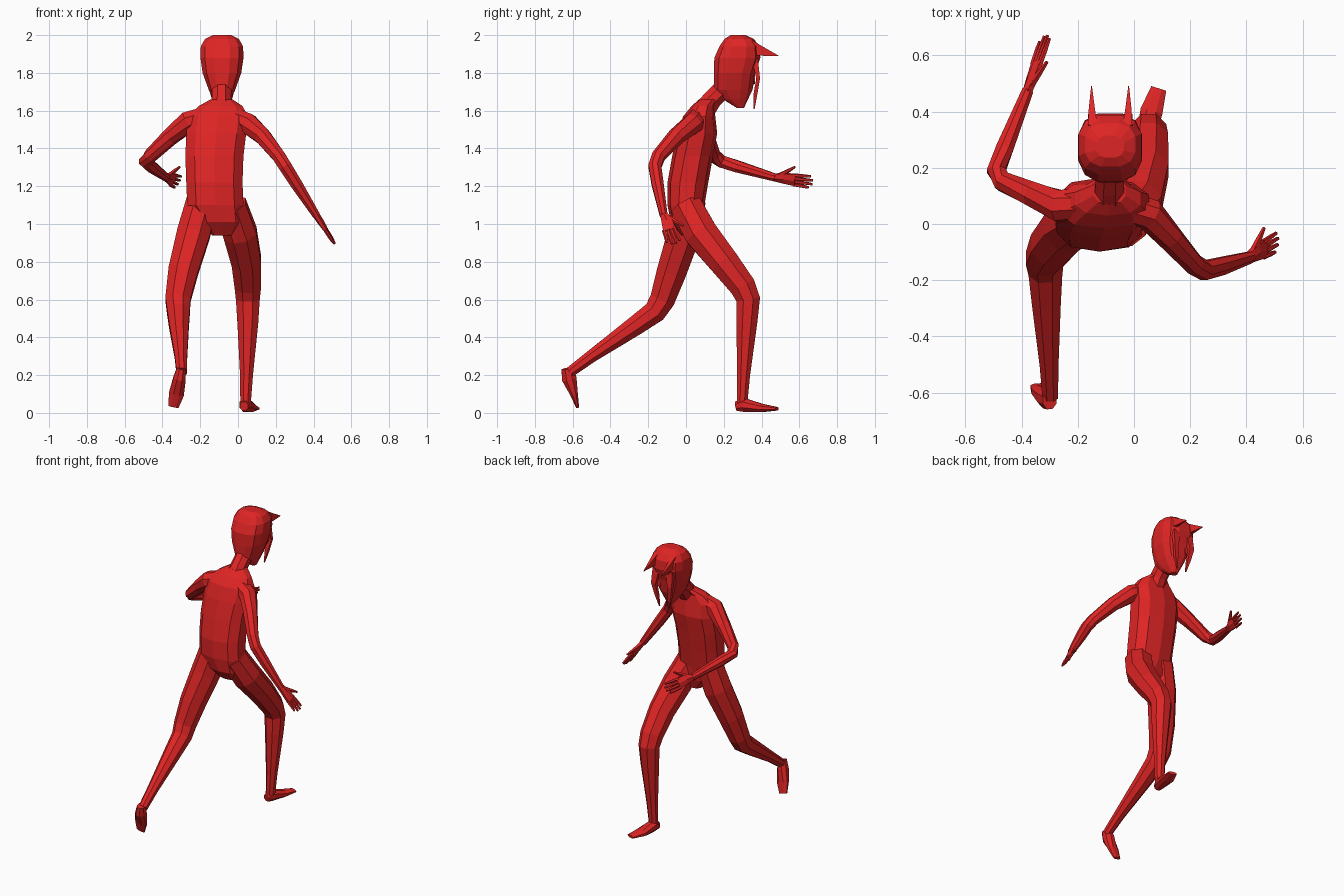
import bpy, bmesh, math
from mathutils import Vector

red = bpy.data.materials.new("red")
red.diffuse_color = (0.74, 0.018, 0.018, 1)


def sweep(bm, pts, side, n=8, p=1.0, axis=None):
    """Loft rings (x, y, z, half width, half depth) along a path."""
    P = [Vector(q[:3]) for q in pts]
    rings = []
    for i, q in enumerate(pts):
        a = (P[i] - P[i - 1]).normalized() if i else Vector()
        b = (P[i + 1] - P[i]).normalized() if i < len(P) - 1 else Vector()
        t = Vector(axis) if axis else (a + b).normalized()
        u = Vector(side)
        u = (u - t * u.dot(t)).normalized()
        v = t.cross(u)
        ring = []
        for k in range(n):
            w = 2 * math.pi * (k + 0.5) / n
            c, s = math.cos(w), math.sin(w)
            c, s = [math.copysign(abs(e) ** p, e) for e in (c, s)]
            ring.append(bm.verts.new(P[i] + u * c * q[3] + v * s * q[4]))
        rings.append(ring)
    for r0, r1 in zip(rings, rings[1:]):
        for k in range(n):
            bm.faces.new((r0[k], r0[(k + 1) % n], r1[(k + 1) % n], r1[k]))
    bm.faces.new(rings[0][::-1])
    bm.faces.new(rings[-1])


def part(name, *sweeps):
    bm = bmesh.new()
    for s in sweeps:
        sweep(bm, **s)
    bmesh.ops.recalc_face_normals(bm, faces=bm.faces)
    me = bpy.data.meshes.new(name)
    bm.to_mesh(me)
    bm.free()
    me.materials.append(red)
    ob = bpy.data.objects.new(name, me)
    bpy.context.collection.objects.link(ob)


def rnd(*pts):
    """Round path: radius is used for width and depth."""
    return [q + (q[3],) for q in pts]


X, Z = (1, 0, 0), (0, 0, 1)

# torso, leaning forward
part("torso", dict(side=X, axis=Z, n=10, p=0.8, pts=[
    (-.08, .02, .94, .06, .045), (-.09, .005, 1.01, .12, .085),
    (-.12, .0, 1.10, .155, .098), (-.125, .01, 1.22, .155, .108),
    (-.125, .035, 1.36, .16, .108), (-.115, .06, 1.48, .165, .105),
    (-.105, .07, 1.57, .165, .085), (-.092, .09, 1.625, .12, .06),
    (-.087, .12, 1.66, .06, .05)]))
part("neck", dict(side=X, n=8, pts=rnd(
    (-.09, .08, 1.58, .065), (-.087, .14, 1.66, .055), (-.085, .23, 1.75, .055))))

# head with boxy hair cap
part("head", dict(side=X, axis=Z, n=12, p=0.75, pts=[
    (-.085, .288, 1.615, .022, .02), (-.085, .262, 1.66, .048, .068),
    (-.085, .25, 1.71, .072, .105), (-.085, .257, 1.80, .105, .113),
    (-.085, .272, 1.88, .117, .125), (-.085, .282, 1.94, .115, .108),
    (-.085, .282, 1.98, .092, .08), (-.085, .275, 2.0, .05, .04)]))

# forward spikes, hanging locks and eyes, mirrored about the head centre
for s, label in ((-1, "left"), (1, "right")):
    x = lambda d: -.085 + s * d
    part(label + "_hair_spike", dict(side=X, n=4, pts=[
        (x(.062), .34, 1.935, .024, .055), (x(.065), .40, 1.915, .016, .035),
        (x(.066), .49, 1.89, .002, .002)]))
    part(label + "_hair_lock", dict(side=X, n=4, pts=[
        (x(.05), .365, 1.87, .035, .022), (x(.062), .382, 1.77, .024, .014),
        (x(.05), .368, 1.69, .016, .014), (x(.035), .36, 1.61, .004, .005)]))
    part(label + "_eye", dict(side=X, n=10, pts=[
        (x(.045), .357, 1.765, .022, .026), (x(.045), .364, 1.765, .02, .024)]))

# legs: right one planted ahead, left one trailing
part("front_leg", dict(side=X, n=8, pts=rnd(
    (-.04, -.0, 1.10, .09), (.012, .08, .95, .095), (.045, .2, .80, .085),
    (.052, .30, .67, .075), (.052, .33, .60, .068), (.052, .322, .48, .06),
    (.045, .305, .2, .037), (.04, .297, .05, .03))))
part("front_foot", dict(side=X, n=8, pts=[
    (.032, .265, .035, .024, .026), (.04, .305, .043, .035, .04),
    (.062, .40, .026, .043, .024), (.088, .482, .022, .03, .01)]))
part("rear_leg", dict(side=X, n=8, pts=rnd(
    (-.19, .02, 1.12, .09), (-.235, -.01, .95, .095), (-.29, -.075, .75, .085),
    (-.318, -.125, .60, .072), (-.315, -.165, .535, .065),
    (-.312, -.27, .46, .056), (-.302, -.5, .3, .036), (-.298, -.615, .215, .03))))
part("rear_foot", dict(side=X, n=8, pts=[
    (-.300, -.628, .235, .026, .034), (-.310, -.618, .18, .036, .042),
    (-.326, -.593, .1, .043, .022), (-.342, -.575, .032, .03, .009)]))

# arms: right one swings back, left one reaches ahead
part("right_arm", dict(side=(0, 1, 0), n=8, pts=rnd(
    (-.05, .07, 1.575, .055), (.055, .035, 1.53, .058), (.13, -.05, 1.465, .047),
    (.215, -.145, 1.36, .038), (.25, -.165, 1.305, .037), (.31, -.15, 1.21, .034),
    (.415, -.118, 1.045, .022))))
part("left_arm", dict(side=Z, n=8, pts=rnd(
    (-.16, .075, 1.575, .055), (-.265, .065, 1.54, .06), (-.36, .105, 1.46, .047),
    (-.465, .15, 1.36, .038), (-.49, .19, 1.33, .036), (-.46, .27, 1.305, .034),
    (-.378, .475, 1.245, .022))))


# hand: palm, four fingers and a thumb; "side" points to the thumb
def hand(name, wrist, tip, side):
    w, e = Vector(wrist), Vector(tip)
    d = e - w
    s = Vector(side)
    s = (s - d * s.dot(d) / d.length_squared).normalized()
    at = lambda f, o, a, b: (*(w + d * f + s * o), a, b)
    sw = [dict(side=s, n=6, pts=[at(0, 0, .022, .019), at(.25, .004, .034, .018),
                                 at(.54, 0, .038, .013)])]
    for k, f in enumerate((.88, .98, 1.0, .95)):
        o = -.028 + k * .0187
        sw.append(dict(side=s, n=5, pts=[at(.48, o, .010, .010),
                                         at(.75, o * 1.1, .0095, .009),
                                         at(f, o * 1.2, .007, .006)]))
    sw.append(dict(side=s, n=5, pts=[at(.12, .015, .014, .013),
                                     at(.36, .05, .011, .010),
                                     at(.54, .078, .006, .006)]))
    part(name, *sw)


hand("right_hand", (.412, -.118, 1.05), (.513, -.062, .895), (0, 1, .25))
hand("left_hand", (-.38, .47, 1.246), (-.312, .672, 1.22), (.45, 0, .9))
